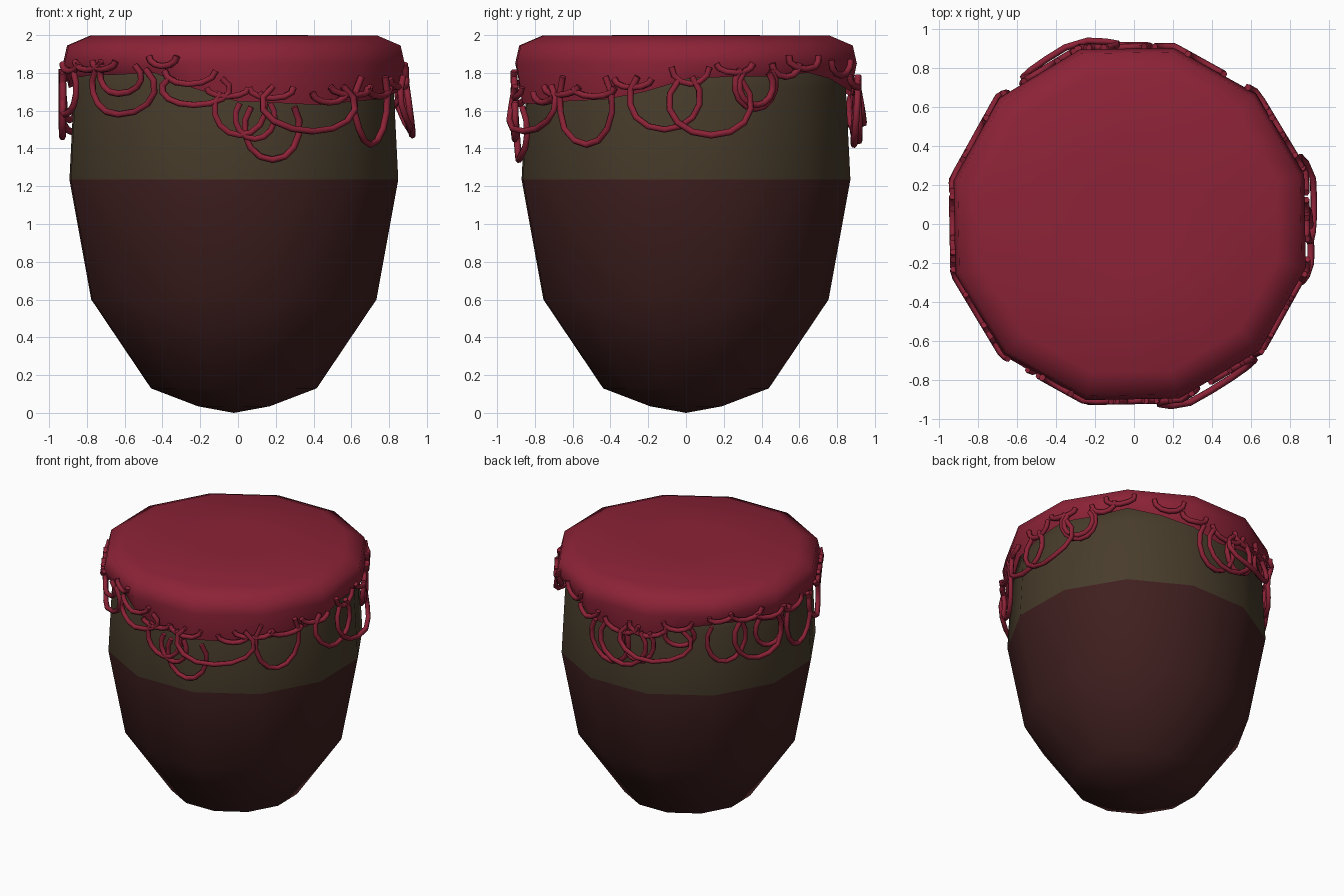
import bpy, bmesh, math, random

random.seed(4)
SIDES = 12
CX = -0.022
TURN = math.radians(-14)

cube = bpy.data.objects.get("Cube")
if cube:
    bpy.data.objects.remove(cube, do_unlink=True)


def material(name, rgb):
    m = bpy.data.materials.new(name)
    m.use_nodes = True
    m.diffuse_color = (*rgb, 1)
    bsdf = m.node_tree.nodes["Principled BSDF"]
    bsdf.inputs["Base Color"].default_value = (*rgb, 1)
    bsdf.inputs["Roughness"].default_value = 0.8
    return m


crimson = material("crimson cloth", (0.262, 0.0165, 0.038))
olive = material("olive clay", (0.064, 0.045, 0.024))
maroon = material("dark maroon glaze", (0.05, 0.0135, 0.0135))


def facet(a):
    """Distance to a twelve-sided outline of radius one, at angle a."""
    half = math.pi / SIDES
    return math.cos(half) / math.cos((a - TURN) % (2 * half) - half)


def polar(r, a, z):
    return (CX + r * math.cos(a), r * math.sin(a), z)


def lathe(name, rings, count, first, last, mats):
    """Skin rings of (radius, height) by index, with optional end points."""
    bm = bmesh.new()
    loops = []
    for ring in rings:
        row = []
        for i in range(count):
            a = math.tau * i / count + TURN
            r, z = ring(i)
            row.append(bm.verts.new(polar(r * facet(a), a, z)))
        loops.append(row)
    for low, high in zip(loops, loops[1:]):
        for i in range(count):
            j = (i + 1) % count
            bm.faces.new((low[i], low[j], high[j], high[i]))
    for row, tip in ((loops[0], first), (loops[-1], last)):
        if tip is not None:
            v = bm.verts.new((CX, 0, tip))
            for i in range(count):
                bm.faces.new((row[i], row[(i + 1) % count], v))
    bmesh.ops.recalc_face_normals(bm, faces=bm.faces)
    me = bpy.data.meshes.new(name)
    for m in mats:
        me.materials.append(m)
    for f in bm.faces:
        f.smooth = True
        if len(mats) > 1 and f.calc_center_median().z > 1.235:
            f.material_index = 1
    bm.to_mesh(me)
    bm.free()
    ob = bpy.data.objects.new(name, me)
    bpy.context.collection.objects.link(ob)


# Pot: rounded base, flared wall, two-tone glaze
profile = [(0.196, 0.035), (0.452, 0.13), (0.778, 0.6), (0.897, 1.235),
           (0.872, 1.72), (0.82, 1.92)]
lathe("pot", [lambda i, p=p: p for p in profile], SIDES, 0.0, 1.93,
      [maroon, olive])

# Cloth cover: flat top, rounded shoulder, uneven hem
hem = [1.70, 1.77, 1.78, 1.78, 1.80, 1.77, 1.70, 1.66, 1.68, 1.74, 1.78, 1.76,
       1.72, 1.74, 1.77, 1.79, 1.79, 1.80, 1.72, 1.65, 1.64, 1.63, 1.65, 1.66]
cover = [lambda i: (0.9, hem[i]),
         lambda i: (0.932, max(1.85, hem[i] + 0.03)),
         lambda i: (0.91, 1.945),
         lambda i: (0.785, 1.997),
         lambda i: (0.28, 2.0)]
lathe("cloth_cover", cover, len(hem), None, 2.0, [crimson])


def add_cord(curve, deg, width, top, bottom, lean=0.0, open_deg=40, n=11):
    """One hanging loop, wrapped round the pot and open at the top."""
    start = math.radians(180 - open_deg)
    sweep = math.pi + 2 * math.radians(open_deg)
    h = (top - bottom) / (1 + math.sin(math.radians(open_deg)))
    s = curve.splines.new("POLY")
    s.points.add(n - 1)
    s.use_smooth = True
    for k, p in enumerate(s.points):
        t = start + sweep * k / (n - 1)
        z = bottom + h + h * math.sin(t)
        a = math.radians(deg) + width / 2 * math.cos(t) / 0.88
        drop = (top - z) / (top - bottom)
        r = 0.94 * facet(a) + (lean - 0.02) * drop
        p.co = (*polar(r, a, z), 1)


def cord_object(name):
    c = bpy.data.curves.new(name, "CURVE")
    c.dimensions = "3D"
    c.bevel_depth = 0.018
    c.bevel_resolution = 1
    c.use_fill_caps = True
    c.materials.append(crimson)
    ob = bpy.data.objects.new(name, c)
    bpy.context.collection.objects.link(ob)
    return c


# Large hanging loops: angle, width, top, bottom, outward lean
fringe = cord_object("hanging_cord_loops")
for spec in [(-132, 0.44, 1.82, 1.58, 0.0), (-132, 0.28, 1.84, 1.69, 0.0),
             (-103, 0.36, 1.77, 1.63, 0.02), (-88, 0.26, 1.70, 1.47, 0.02),
             (-83, 0.2, 1.64, 1.45, 0.02), (-77, 0.29, 1.62, 1.34, 0.0),
             (-64, 0.52, 1.73, 1.49, 0.06), (-36, 0.32, 1.78, 1.42, 0.0),
             (-7, 0.36, 1.78, 1.50, 0.04), (8, 0.42, 1.76, 1.47, 0.06),
             (24, 0.24, 1.82, 1.61, 0.0), (24, 0.2, 1.80, 1.63, 0.02),
             (88, 0.3, 1.72, 1.42, 0.0), (95, 0.36, 1.72, 1.44, 0.03),
             (102, 0.24, 1.72, 1.48, 0.0), (110, 0.5, 1.74, 1.52, 0.06),
             (121, 0.2, 1.76, 1.62, 0.0), (142, 0.28, 1.78, 1.49, 0.0),
             (157, 0.36, 1.78, 1.48, 0.02), (163, 0.22, 1.77, 1.55, 0.0),
             (182, 0.28, 1.80, 1.46, 0.02), (197, 0.22, 1.80, 1.58, 0.02)]:
    add_cord(fringe, *spec)

# Short stitches along the hem
stitches = cord_object("hem_stitches")
for k, low in enumerate(hem):
    z = low + random.uniform(0.06, 0.1)
    add_cord(stitches, k * 15 - 14 + random.uniform(-5, 5),
             random.uniform(0.16, 0.28), z, z - random.uniform(0.04, 0.09),
             0.02, random.choice((0, 5, 15)), 7)
